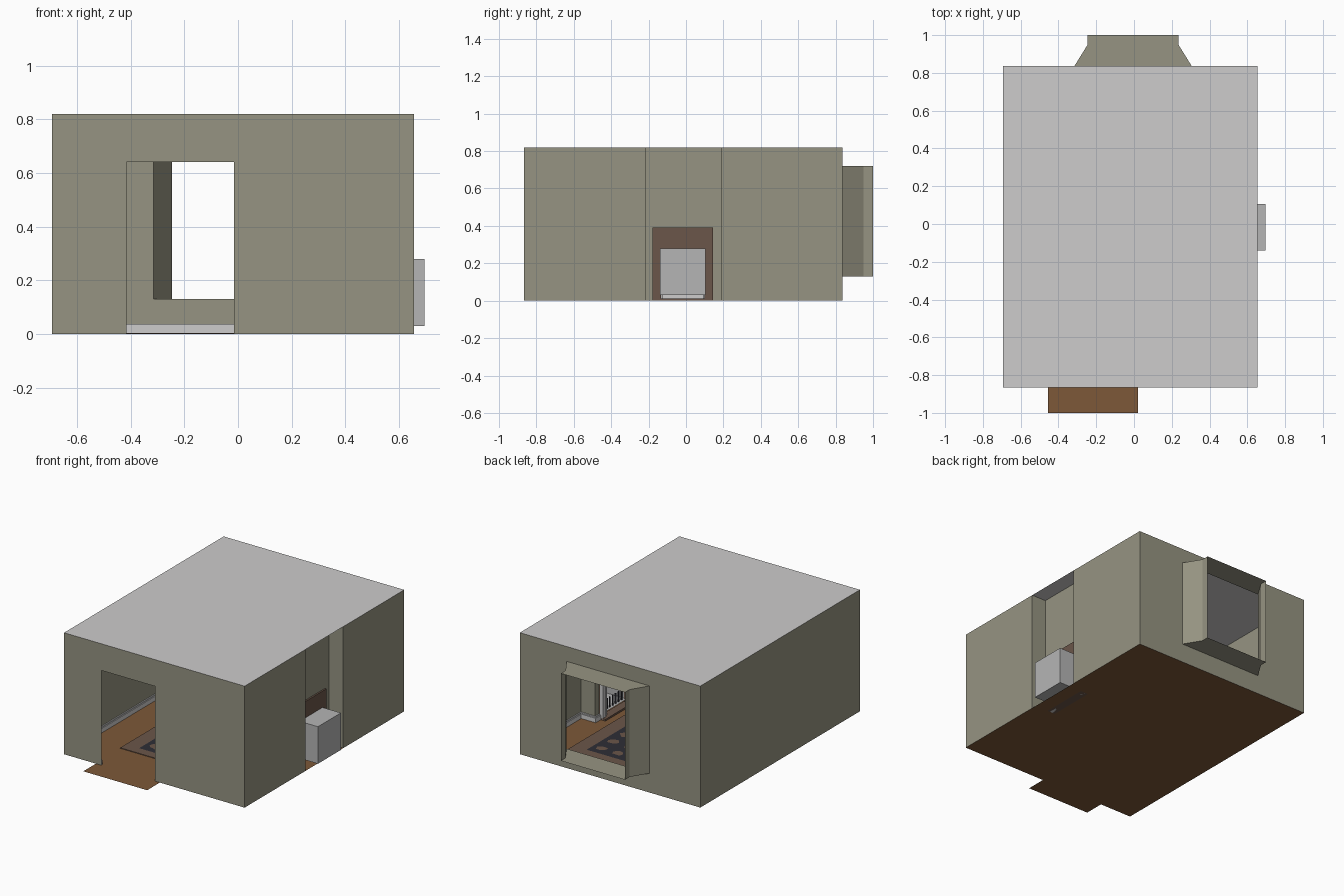
import bpy, bmesh, math, random
from mathutils import Vector

if "Cube" in bpy.data.objects:
    bpy.data.objects.remove(bpy.data.objects["Cube"])
random.seed(4)


def material(name, r, g, b):
    m = bpy.data.materials.new(name)
    m.diffuse_color = (r, g, b, 1)
    m.use_nodes = True
    m.node_tree.nodes["Principled BSDF"].inputs["Base Color"].default_value = m.diffuse_color
    return m


OLIVE = material("olive wall", 0.305, 0.296, 0.223)
WHITE = material("ceiling white", 0.61, 0.605, 0.605)
FLOOR = material("floor wood", 0.205, 0.098, 0.040)
BROWN = material("muted brown", 0.147, 0.093, 0.067)
GREY = material("metal grey", 0.46, 0.46, 0.46)
NAVY = material("rug navy", 0.027, 0.027, 0.036)


def mesh(name, faces, mat):
    """Object from a list of polygons, shared corners merged."""
    bm = bmesh.new()
    for f in faces:
        bm.faces.new([bm.verts.new(p) for p in f])
    bmesh.ops.remove_doubles(bm, verts=bm.verts, dist=1e-5)
    me = bpy.data.meshes.new(name)
    bm.to_mesh(me)
    bm.free()
    me.materials.append(mat)
    ob = bpy.data.objects.new(name, me)
    bpy.context.collection.objects.link(ob)
    return ob


def flat(x0, y0, x1, y1, z):
    return [(x0, y0, z), (x1, y0, z), (x1, y1, z), (x0, y1, z)]


def upright(a, b, z0, z1):
    """Vertical rectangle between plan points a and b."""
    return [(*a, z0), (*b, z0), (*b, z1), (*a, z1)]


def box_faces(lo, hi):
    (x0, y0, z0), (x1, y1, z1) = lo, hi
    c = [(x0, y0), (x1, y0), (x1, y1), (x0, y1)]
    return [flat(x0, y0, x1, y1, z0)[::-1], flat(x0, y0, x1, y1, z1)] + \
           [upright(c[i], c[(i + 1) % 4], z0, z1) for i in range(4)]


def box(name, lo, hi, mat):
    return mesh(name, box_faces(lo, hi), mat)


X0, X1, Y0, Y1, H = -0.693, 0.655, -0.865, 0.837, 0.82
DX0, DX1, DZ = -0.415, -0.015, 0.64           # doorway
WX0, WX1, WZ0, WZ1 = -0.315, 0.305, 0.13, 0.72  # window
CX, CY0, CY1 = 0.547, -0.215, 0.187           # chimney breast
FY0, FY1, FZ = -0.18, 0.145, 0.39             # fireplace surround

# Floor with threshold, ceiling
mesh("floor", [flat(X0, Y0, X1, Y1, 0)], FLOOR)
mesh("threshold", [flat(-0.455, -1.0, 0.022, Y0, 0)], FLOOR)
mesh("ceiling", [flat(X0, Y0, X1, Y1, H)], WHITE)

# Walls
mesh("front_wall", [upright((X0, Y0), (DX0, Y0), 0, H),
                    upright((DX0, Y0), (DX1, Y0), DZ, H),
                    upright((DX1, Y0), (X1, Y0), 0, H)], OLIVE)
mesh("left_wall", [upright((X0, Y1), (X0, Y0), 0, H)], OLIVE)
mesh("back_wall", [upright((X1, Y1), (WX1, Y1), 0, H),
                   upright((WX1, Y1), (WX0, Y1), 0, WZ0),
                   upright((WX1, Y1), (WX0, Y1), WZ1, H),
                   upright((WX0, Y1), (X0, Y1), 0, H)], OLIVE)
mesh("right_wall", [upright((X1, Y0), (X1, CY0), 0, H),
                    upright((X1, CY1), (X1, Y1), 0, H)], OLIVE)
mesh("chimney_breast", [upright((X1, CY0), (CX, CY0), 0, H),
                        upright((CX, CY0), (CX, FY0), 0, H),
                        upright((CX, FY0), (CX, FY1), FZ, H),
                        upright((CX, FY1), (CX, CY1), 0, H),
                        upright((CX, CY1), (X1, CY1), 0, H)], OLIVE)

# Window reveal: splayed sides, then a short straight part
left = [(WX0, Y1), (-0.245, 0.95), (-0.245, 1.0)]
right = [(WX1, Y1), (0.235, 0.95), (0.235, 1.0)]
reveal = []
for i in range(2):
    reveal.append(upright(left[i + 1], left[i], WZ0, WZ1))
    reveal.append(upright(right[i], right[i + 1], WZ0, WZ1))
    for z in (WZ0, WZ1):
        reveal.append([(*p, z) for p in (left[i], right[i], right[i + 1], left[i + 1])])
mesh("window_reveal", reveal, OLIVE)


# Skirting boards mitred along the inside of the walls
def skirting(name, path):
    pts = [Vector(p) for p in path]
    normals = []
    for a, b in zip(pts, pts[1:]):
        d = (b - a).normalized()
        normals.append(Vector((-d.y, d.x)))
    faces = []
    for t, z0, z1 in ((0.012, 0.0, 0.030), (0.007, 0.030, 0.038)):
        off = []
        for i, p in enumerate(pts):
            n = normals[max(i - 1, 0)].copy()
            if 0 < i < len(pts) - 1:
                n += normals[i]
            off.append(p + n * t)
        for i in range(len(pts) - 1):
            a, b, c, d = pts[i], pts[i + 1], off[i + 1], off[i]
            faces.append(upright(d, c, z0, z1))
            faces.append([(*p, z1) for p in (a, b, c, d)])
        for i in (0, -1):
            faces.append(upright(pts[i], off[i], z0, z1))
    mesh(name, faces, WHITE)


skirting("skirting_front", [(DX1, Y0), (X1, Y0), (X1, CY0), (CX, CY0), (CX, FY0)])
skirting("skirting_back", [(CX, FY1), (CX, CY1), (X1, CY1), (X1, Y1),
                           (X0, Y1), (X0, Y0), (DX0, Y0)])

# Fireplace: brown backing, pale stepped surround, metal firebox, grate
BY0, BY1, BZ0, BZ1 = -0.14, 0.105, 0.03, 0.28


def frame(name, x0, x1, y0, y1, z1, w, wt, mat):
    """Two posts and a lintel standing on the floor."""
    mesh(name, box_faces((x0, y0, 0), (x1, y0 + w, z1 - wt)) +
         box_faces((x0, y1 - w, 0), (x1, y1, z1 - wt)) +
         box_faces((x0, y0, z1 - wt), (x1, y1, z1)), mat)


frame("fireplace_backing", 0.540, 0.558, FY0, FY1, FZ, 0.045, 0.115, BROWN)
frame("fireplace_surround", 0.520, 0.540, FY0, FY1, FZ, 0.035, 0.08, WHITE)
frame("firebox_trim", 0.528, 0.540, FY0 + 0.035, FY1 - 0.035, FZ - 0.08, 0.02, 0.04, GREY)
box("mantel_shelf", (0.500, FY0 - 0.01, FZ - 0.02), (0.540, FY1 + 0.01, FZ), WHITE)
mesh("firebox", [f for f in [
    upright((0.54, BY0), (0.695, BY0), BZ0, BZ1),
    upright((0.695, BY0), (0.695, BY1), BZ0, BZ1),
    upright((0.695, BY1), (0.54, BY1), BZ0, BZ1),
    flat(0.54, BY0, 0.695, BY1, BZ0), flat(0.54, BY0, 0.695, BY1, BZ1)]], GREY)
box("hearth", (0.500, FY0, 0.0), (0.558, FY1, 0.012), BROWN)
bars = []
for i in range(7):
    y = BY0 + 0.03 + i * 0.031
    bars += box_faces((0.555, y - 0.004, BZ0), (0.563, y + 0.004, 0.10))
mesh("grate", bars, NAVY)

# Rug: brown border, navy field, irregular brown patches
RX0, RX1, RY0, RY1 = -0.46, 0.45, -0.60, 0.62
box("rug", (RX0, RY0, 0.001), (RX1, RY1, 0.005), BROWN)
mesh("rug_field", [flat(RX0 + 0.1, RY0 + 0.06, RX1 - 0.1, RY1 - 0.06, 0.006)], NAVY)
patches = []
for i in range(6):
    for j in range(9):
        cx = RX0 + 0.17 + i * 0.114
        cy = RY0 + 0.13 + j * 0.12
        patches.append([(cx + random.uniform(0.022, 0.046) * math.cos(a * math.pi / 4),
                         cy + random.uniform(0.022, 0.046) * math.sin(a * math.pi / 4), 0.007)
                        for a in range(8)])
mesh("rug_pattern", patches, BROWN)
